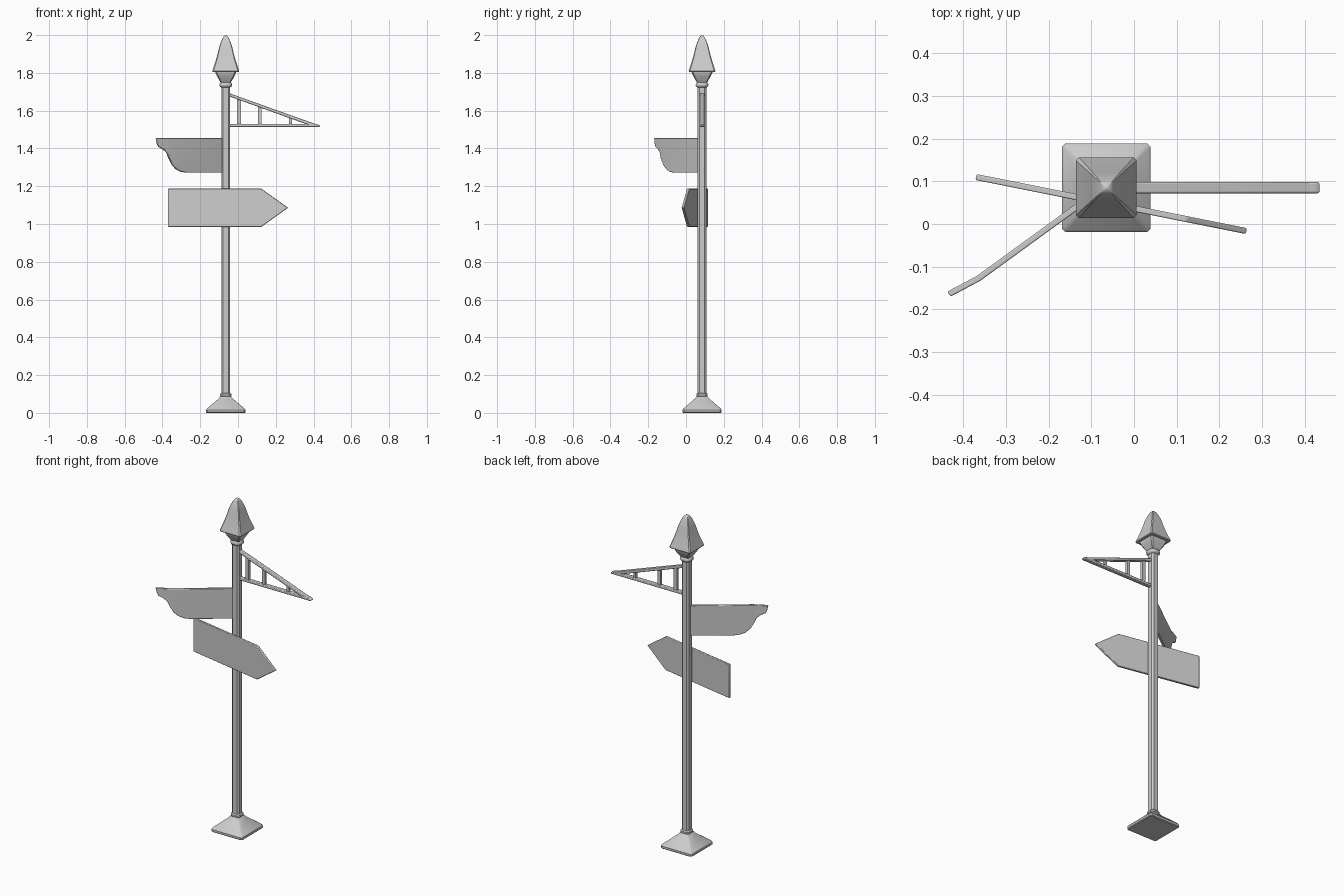
import bpy, bmesh, math
from mathutils import Matrix, Vector

if "Cube" in bpy.data.objects:
    bpy.data.objects.remove(bpy.data.objects["Cube"])

CX, CY = -0.065, 0.085   # post axis

grey = bpy.data.materials.new("grey_metal")
grey.use_nodes = True
grey.diffuse_color = (0.6, 0.6, 0.6, 1)
grey.node_tree.nodes["Principled BSDF"].inputs["Base Color"].default_value = (0.6, 0.6, 0.6, 1)


def finish(name, bm, matrix=Matrix(), bevel=0.0, smooth=30):
    bmesh.ops.recalc_face_normals(bm, faces=bm.faces)
    mesh = bpy.data.meshes.new(name)
    bm.to_mesh(mesh)
    bm.free()
    mesh.materials.append(grey)
    obj = bpy.data.objects.new(name, mesh)
    bpy.context.collection.objects.link(obj)
    obj.matrix_world = matrix
    if bevel:
        mod = obj.modifiers.new("soft_edges", "BEVEL")
        mod.width, mod.segments, mod.limit_method = bevel, 2, "ANGLE"
    bpy.ops.object.select_all(action="DESELECT")
    obj.select_set(True)
    bpy.context.view_layer.objects.active = obj
    bpy.ops.object.shade_smooth_by_angle(angle=math.radians(smooth))
    return obj


def square_loft(name, profile, cut, smooth=30):
    """Stack square rings with cut corners; profile is (half width, height)."""
    bm = bmesh.new()
    rings = []
    for h, z in profile:
        c = h * (1 - cut)
        outline = [(h, -c), (h, c), (c, h), (-c, h), (-h, c), (-h, -c), (-c, -h), (c, -h)]
        rings.append([bm.verts.new((x, y, z)) for x, y in outline])
    for low, high in zip(rings, rings[1:]):
        for i in range(8):
            j = (i + 1) % 8
            bm.faces.new((low[i], low[j], high[j], high[i]))
    bm.faces.new(rings[0])
    bm.faces.new(rings[-1])
    return finish(name, bm, Matrix.Translation((CX, CY, 0)), smooth=smooth)


def plate(outline, thickness):
    """Extrude an outline in the xz plane, centred on y = 0."""
    bm = bmesh.new()
    face = bm.faces.new([bm.verts.new((x, -thickness / 2, z)) for x, z in outline])
    moved = bmesh.ops.extrude_face_region(bm, geom=[face])["geom"]
    bmesh.ops.translate(bm, vec=(0, thickness, 0),
                        verts=[v for v in moved if isinstance(v, bmesh.types.BMVert)])
    return bm


def turned(x, y, degrees):
    return Matrix.Translation((x, y, 0)) @ Matrix.Rotation(math.radians(degrees), 4, "Z")


# Base, post and collars
square_loft("base", [(0.1, 0), (0.104, 0.004), (0.104, 0.016), (0.098, 0.024),
                     (0.035, 0.078), (0.028, 0.088)], 0.08)
square_loft("post", [(0.0235, 0.08), (0.0235, 1.75)], 0.42, 20)
square_loft("lower_collar", [(0.024, 0.084), (0.03, 0.09), (0.03, 0.1), (0.024, 0.106)], 0.4)
square_loft("upper_collar", [(0.024, 1.722), (0.031, 1.728), (0.034, 1.736),
                             (0.031, 1.746), (0.024, 1.752)], 0.45, 60)

# Finial: flared cup under an ogee cap
square_loft("finial_cup", [(0.026, 1.748), (0.032, 1.758), (0.046, 1.782),
                           (0.055, 1.802), (0.055, 1.812)], 0.15)
square_loft("finial_cap", [(0.069, 1.806), (0.071, 1.81), (0.063, 1.835), (0.052, 1.868),
                           (0.042, 1.905), (0.035, 1.935), (0.026, 1.962),
                           (0.016, 1.985), (0.009, 1.995), (0.002, 2.0)], 0.1)

# Arrow sign across the front of the post
arrow = plate([(-0.311, 0.985), (0.192, 0.985), (0.336, 1.086),
               (0.192, 1.187), (-0.311, 1.187)], 0.014)
finish("arrow_sign", arrow, turned(CX, 0.049, -11.3), 0.003)

# Scalloped sign, gently bent near its tip
curl = [(0.0, 1.272), (-0.26, 1.272), (-0.295, 1.277), (-0.325, 1.29), (-0.35, 1.312),
        (-0.37, 1.345), (-0.385, 1.378), (-0.405, 1.395), (-0.432, 1.408),
        (-0.441, 1.425), (-0.448, 1.455), (0.0, 1.455)]
scallop = plate(curl, 0.014)
BEND = -0.37
bmesh.ops.bisect_plane(scallop, geom=scallop.verts[:] + scallop.edges[:] + scallop.faces[:],
                       plane_co=Vector((BEND, 0, 0)), plane_no=Vector((1, 0, 0)))
for v in scallop.verts:
    v.co.y += max(0, BEND - v.co.x) * 0.14
finish("scalloped_sign", scallop, turned(CX, 0.09, 36), 0.003)

# Triangular openwork bracket: two rails joined by uprights
def rail_top(x):
    return 1.692 - (x + 0.045) * 0.36

at_axis = Matrix.Translation((0, CY, 0))
finish("bracket_lower_rail", plate([(-0.06, 1.513), (0.43, 1.513), (0.436, 1.52),
                                    (0.42, 1.529), (-0.06, 1.529)], 0.026), at_axis, 0.004)
finish("bracket_sloping_rail", plate([(-0.06, rail_top(-0.06) - 0.017), (0.4, rail_top(0.4) - 0.017),
                                      (0.43, 1.515), (0.436, 1.52),
                                      (-0.06, rail_top(-0.06))], 0.026), at_axis, 0.004)
for i, (x, half) in enumerate([(0.006, 0.011), (0.115, 0.01), (0.278, 0.008)]):
    finish("bracket_upright_%d" % (i + 1),
           plate([(x - half, 1.52), (x + half, 1.52), (x + half, rail_top(x + half) - 0.008),
                  (x - half, rail_top(x - half) - 0.008)], 0.016), at_axis)
